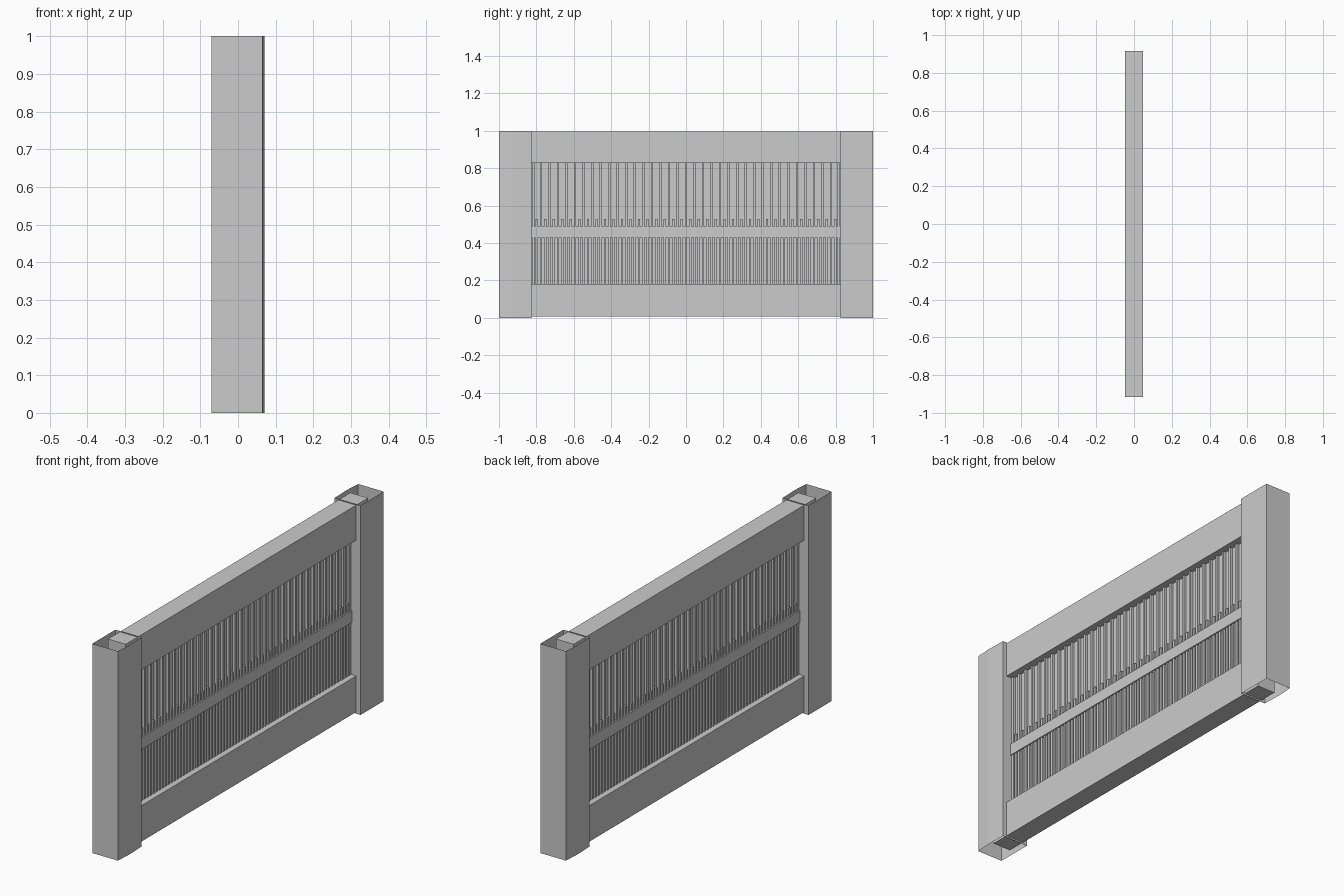
import bpy, bmesh
from mathutils import Matrix

if "Cube" in bpy.data.objects:
    bpy.data.objects.remove(bpy.data.objects["Cube"])


def finish(name, bm):
    bmesh.ops.recalc_face_normals(bm, faces=bm.faces)
    mesh = bpy.data.meshes.new(name)
    bm.to_mesh(mesh)
    bm.free()
    obj = bpy.data.objects.new(name, mesh)
    bpy.context.collection.objects.link(obj)
    return obj


def add_box(bm, hx, y0, y1, z0, z1):
    m = Matrix.Translation((0, (y0 + y1) / 2, (z0 + z1) / 2)) @ Matrix.Diagonal((2 * hx, y1 - y0, z1 - z0, 1))
    bmesh.ops.create_cube(bm, size=1, matrix=m)


def box(name, hx, hy, z0, z1):
    bm = bmesh.new()
    add_box(bm, hx, -hy, hy, z0, z1)
    return finish(name, bm)


def slats(name, centres, z0, z1, hx=0.02, w=0.012):
    bm = bmesh.new()
    for y in centres:
        add_box(bm, hx, y - w / 2, y + w / 2, z0, z1)
    return finish(name, bm)


# Posts: open tubes with a faint fold along the broad face
def post(name, sign):
    section = [(-0.07, -1), (0.065, -1), (0.07, -0.925), (0.067, -0.825), (-0.07, -0.825)]
    bm = bmesh.new()
    low = [bm.verts.new((-sign * x, -sign * y, 0)) for x, y in section]
    high = [bm.verts.new((v.co.x, v.co.y, 1)) for v in low]
    n = len(section)
    for i in range(n):
        j = (i + 1) % n
        bm.faces.new((low[i], low[j], high[j], high[i]))
    return finish(name, bm)


post("front_post", -1)
post("back_post", 1)

# Rails run into the hollow posts
box("top_rail", 0.047, 0.915, 0.828, 0.996)
box("bottom_rail", 0.047, 0.915, 0.008, 0.18)
box("middle_rail", 0.025, 0.826, 0.43, 0.487)

# Thin backing panel behind the slats
box("backing_panel", 0.008, 0.826, 0.175, 0.835)

# Slats: every one below, alternating tall and short above
pitch = 0.0456
tall = [pitch * k for k in range(-17, 18)]
short = [pitch * (k + 0.5) for k in range(-18, 18)]
ends = [-pitch * 18 + 0.004, pitch * 18 - 0.004]
slats("lower_slats", tall + short + ends, 0.175, 0.435)
slats("upper_tall_slats", tall + ends, 0.48, 0.835)
slats("upper_short_slats", short, 0.48, 0.527)
